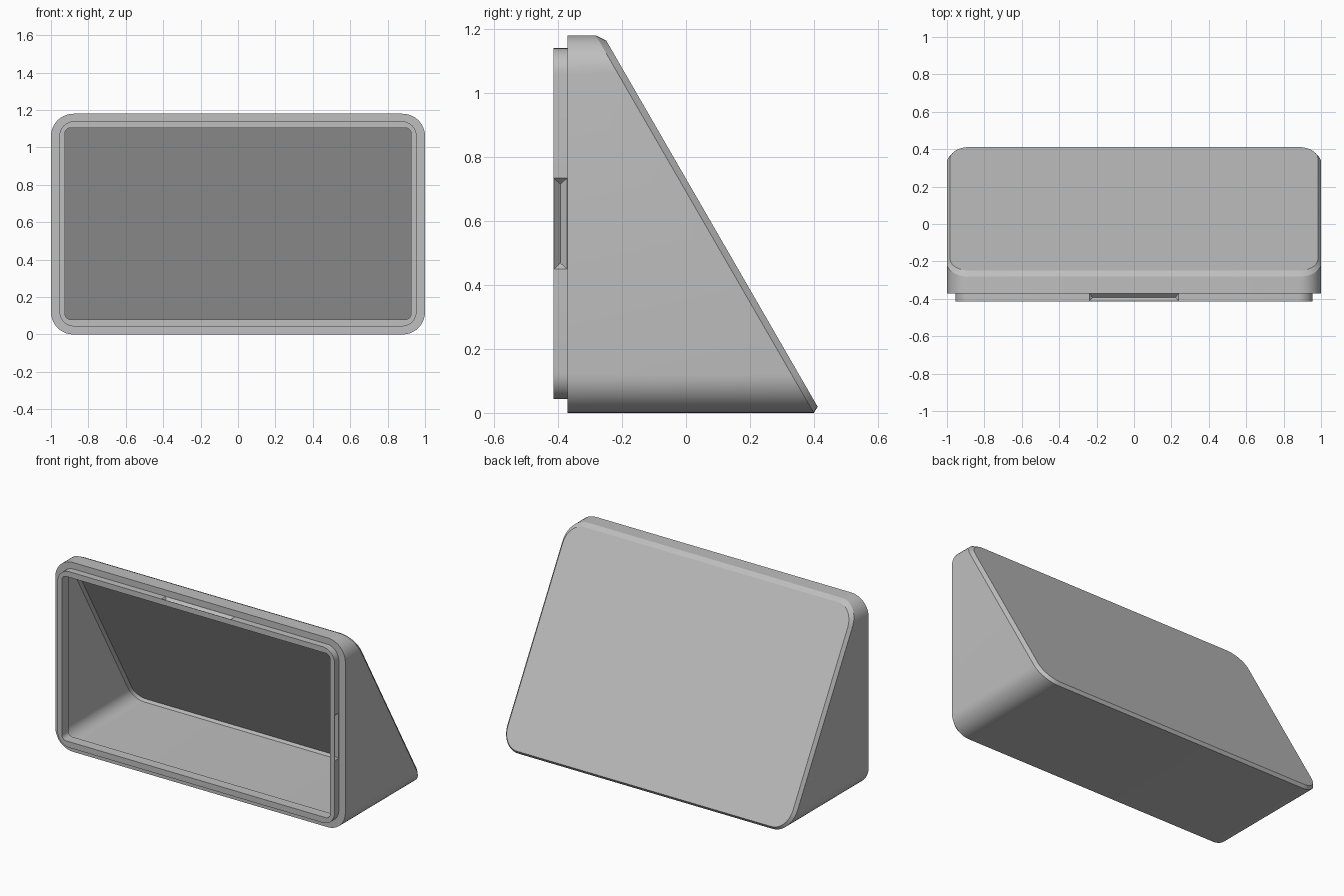
import bpy, bmesh, math

old = bpy.data.objects.get("Cube")
if old:
    bpy.data.objects.remove(old, do_unlink=True)

grey = bpy.data.materials.new("light grey plastic")
grey.use_nodes = True
grey.diffuse_color = (0.52, 0.52, 0.52, 1)
grey.node_tree.nodes["Principled BSDF"].inputs["Base Color"].default_value = grey.diffuse_color

SEGMENTS = 10
FRONT, SHOULDER, LEDGE = -0.414, -0.371, -0.35


def flat(y):
    """Upright plane at depth y."""
    return lambda z: y


def slope(c):
    """Plane leaning back 60 degrees from the floor, c from the origin."""
    return lambda z: (c - 0.5 * z) / math.cos(math.radians(30))


def loop(bm, half, low, high, radius, depth):
    """Rounded rectangle in x and z, dropped onto a depth plane."""
    verts = []
    corners = [(1, high - radius), (-1, high - radius), (-1, low + radius), (1, low + radius)]
    for i, (side, cz) in enumerate(corners):
        for k in range(SEGMENTS + 1):
            a = math.pi / 2 * (i + k / SEGMENTS)
            x = side * (half - radius) + radius * math.cos(a)
            z = cz + radius * math.sin(a)
            verts.append(bm.verts.new((x, depth(z), z)))
    return verts


def make_object(name, bm):
    bmesh.ops.recalc_face_normals(bm, faces=bm.faces)
    mesh = bpy.data.meshes.new(name)
    bm.to_mesh(mesh)
    bm.free()
    mesh.materials.append(grey)
    obj = bpy.data.objects.new(name, mesh)
    bpy.context.collection.objects.link(obj)
    return obj


# Hollow wedge: outside of the back, round the front lip, into the cavity
bm = bmesh.new()
chain = [
    loop(bm, 0.983, 0.019, 1.164, 0.105, slope(0.366)),
    loop(bm, 1.0, 0.0, 1.18, 0.12, slope(0.346)),
    loop(bm, 1.0, 0.0, 1.18, 0.12, flat(SHOULDER)),
    loop(bm, 0.955, 0.043, 1.14, 0.08, flat(SHOULDER)),
    loop(bm, 0.955, 0.043, 1.14, 0.08, flat(FRONT)),
    loop(bm, 0.925, 0.08, 1.105, 0.03, flat(FRONT)),
    loop(bm, 0.925, 0.08, 1.105, 0.03, flat(LEDGE)),
    loop(bm, 0.957, 0.042, 1.138, 0.08, flat(LEDGE)),
    loop(bm, 0.957, 0.042, 1.138, 0.08, slope(0.308)),
    loop(bm, 0.943, 0.058, 1.124, 0.07, slope(0.325)),
]
for a, b in zip(chain, chain[1:]):
    for i in range(len(a)):
        j = (i + 1) % len(a)
        bm.faces.new((a[i], a[j], b[j], b[i]))
bm.faces.new(chain[0])
bm.faces.new(chain[-1])
housing = make_object("wedge_housing", bm)


def groove_cutter(centre, out, along, half_length):
    """V-shaped wedge with hipped ends, pointing into the lip."""
    bm = bmesh.new()
    middle = (FRONT + SHOULDER) / 2
    half_width = (SHOULDER - FRONT) / 2 - 0.0005
    bmesh.ops.create_cube(bm, size=2)
    for v in bm.verts:
        outer = v.co.z > 0
        length = v.co.x * (half_length - (0 if outer else 0.02))
        rise = 0.001 if outer else -0.02
        y = middle + (v.co.y * half_width if outer else 0)
        v.co = (centre[0] + along[0] * length + out[0] * rise, y,
                centre[1] + along[1] * length + out[1] * rise)
    bmesh.ops.remove_doubles(bm, verts=bm.verts, dist=1e-5)
    cutter = make_object("groove_cutter", bm)
    cutter.hide_render = True
    return cutter


# Snap grooves in the middle of each side of the lip
bpy.context.view_layer.objects.active = housing
housing.select_set(True)
mid = 0.5915
for centre, out, along, half in [
    ((0, 1.14), (0, 1), (1, 0), 0.24),
    ((0, 0.043), (0, -1), (1, 0), 0.24),
    ((0.955, mid), (1, 0), (0, 1), 0.143),
    ((-0.955, mid), (-1, 0), (0, 1), 0.143),
]:
    cutter = groove_cutter(centre, out, along, half)
    cut = housing.modifiers.new("groove", "BOOLEAN")
    cut.operation = "DIFFERENCE"
    cut.solver = "EXACT"
    cut.object = cutter
    bpy.ops.object.modifier_apply(modifier=cut.name)
    bpy.data.objects.remove(cutter, do_unlink=True)

# Smooth corners, crisp edges
bpy.ops.object.select_all(action="DESELECT")
housing.select_set(True)
bpy.context.view_layer.objects.active = housing
bpy.ops.object.shade_smooth_by_angle(angle=math.radians(25))
